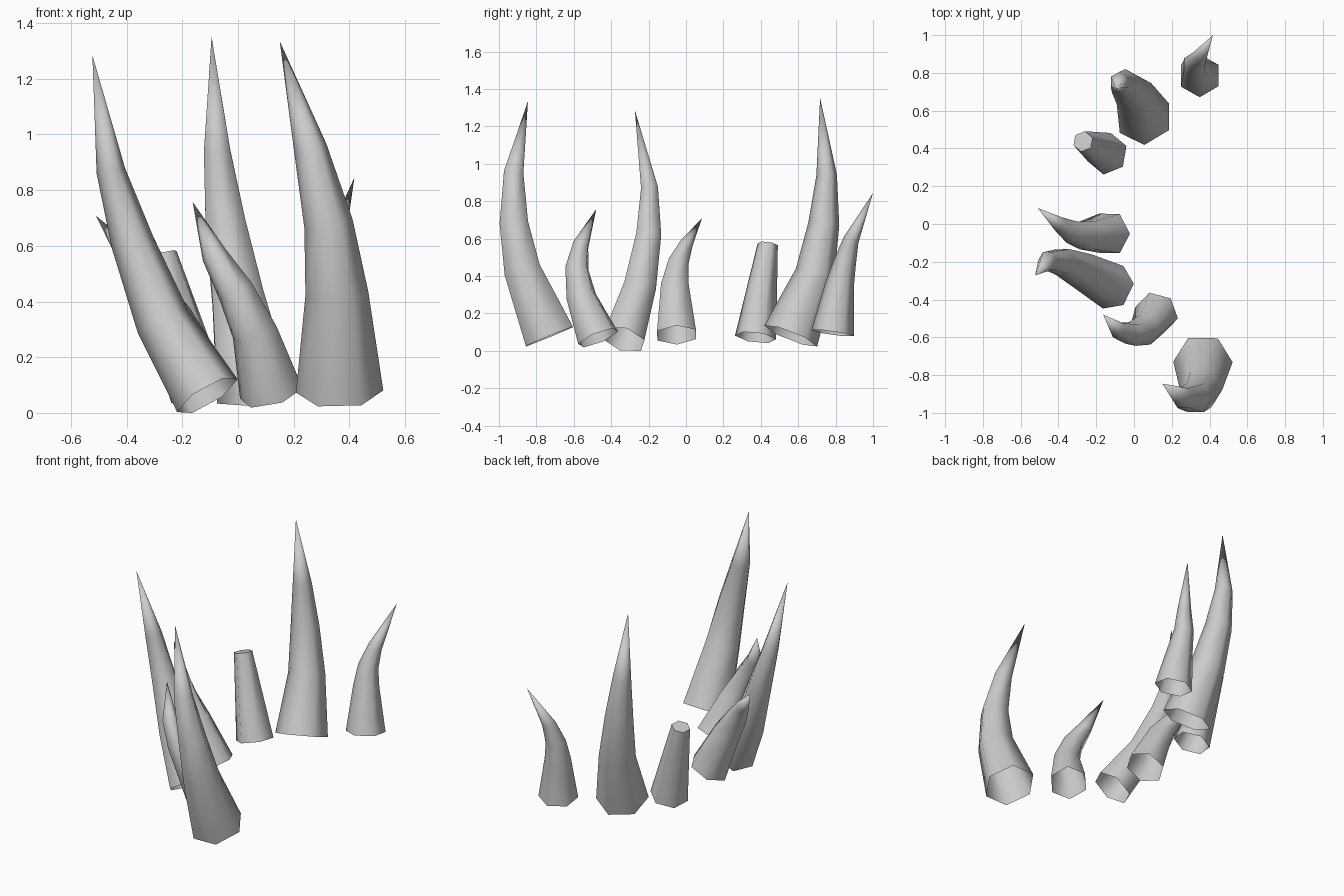
import bpy, bmesh, math
from mathutils import Vector

if "Cube" in bpy.data.objects:
    bpy.data.objects.remove(bpy.data.objects["Cube"])

grey = bpy.data.materials.new("horn_grey")
grey.diffuse_color = (0.6, 0.6, 0.6, 1)
grey.use_nodes = True
grey.node_tree.nodes["Principled BSDF"].inputs["Base Color"].default_value = grey.diffuse_color


def horn(name, phase, rings, tip=None):
    """Six-sided tapering horn: rings of (x, y, z, radius), open root, pointed or flat end."""
    bm = bmesh.new()
    pts = [Vector(r[:3]) for r in rings] + ([Vector(tip)] if tip else [])
    loops = []
    for i, r in enumerate(rings):
        tangent = (pts[min(i + 1, len(pts) - 1)] - pts[max(i - 1, 0)]).normalized()
        u = Vector((1, 0, 0))
        u = (u - tangent * u.dot(tangent)).normalized()
        v = tangent.cross(u)
        angles = [math.radians(phase + 60 * k) for k in range(6)]
        loops.append([bm.verts.new(pts[i] + r[3] * (u * math.cos(a) + v * math.sin(a)))
                      for a in angles])
    for a, b in zip(loops, loops[1:]):
        for k in range(6):
            j = (k + 1) % 6
            bm.faces.new((a[k], a[j], b[j], b[k]))
    last = loops[-1]
    if tip:
        end = bm.verts.new(pts[-1])
        for k in range(6):
            bm.faces.new((last[k], last[(k + 1) % 6], end))
    else:
        bm.faces.new(last)
    mesh = bpy.data.meshes.new(name)
    bm.to_mesh(mesh)
    bm.free()
    mesh.materials.append(grey)
    ob = bpy.data.objects.new(name, mesh)
    bpy.context.collection.objects.link(ob)
    bpy.context.view_layer.objects.active = ob
    ob.select_set(True)
    bpy.ops.object.shade_smooth_by_angle(angle=math.radians(66))
    ob.select_set(False)


# Large horns
horn("large_front_horn", 0, [(.365, -.73, .077, .157), (.355, -.875, .43, .113),
     (.325, -.92, .68, .088), (.26, -.922, .95, .06)], (.15, -.845, 1.335))
horn("large_middle_horn", 0, [(-.11, -.335, .062, .125), (-.27, -.25, .33, .1),
     (-.38, -.2, .615, .077), (-.457, -.195, .87, .052)], (-.523, -.273, 1.285))
horn("large_back_horn", 30, [(.055, .56, .08, .152), (0, .69, .41, .107),
     (-.045, .737, .68, .083), (-.075, .752, .94, .055)], (-.095, .717, 1.352))

# Small horns
horn("small_front_horn", -10, [(.12, -.47, .07, .118), (.06, -.56, .29, .084),
     (-.01, -.583, .44, .066), (-.085, -.562, .567, .046)], (-.163, -.48, .758))
horn("small_middle_horn", 0, [(-.13, -.05, .085, .12), (-.25, -.06, .34, .085),
     (-.33, -.043, .465, .063), (-.40, .0, .57, .04)], (-.51, .085, .708))
horn("small_back_horn", 30, [(.348, .785, .095, .115), (.325, .823, .36, .076),
     (.32, .85, .475, .06), (.345, .883, .595, .042)], (.418, 1.0, .845))

# Broken horn with a flat top
horn("broken_horn", 20, [(-.142, .372, .072, .112), (-.27, .437, .57, .055)])
